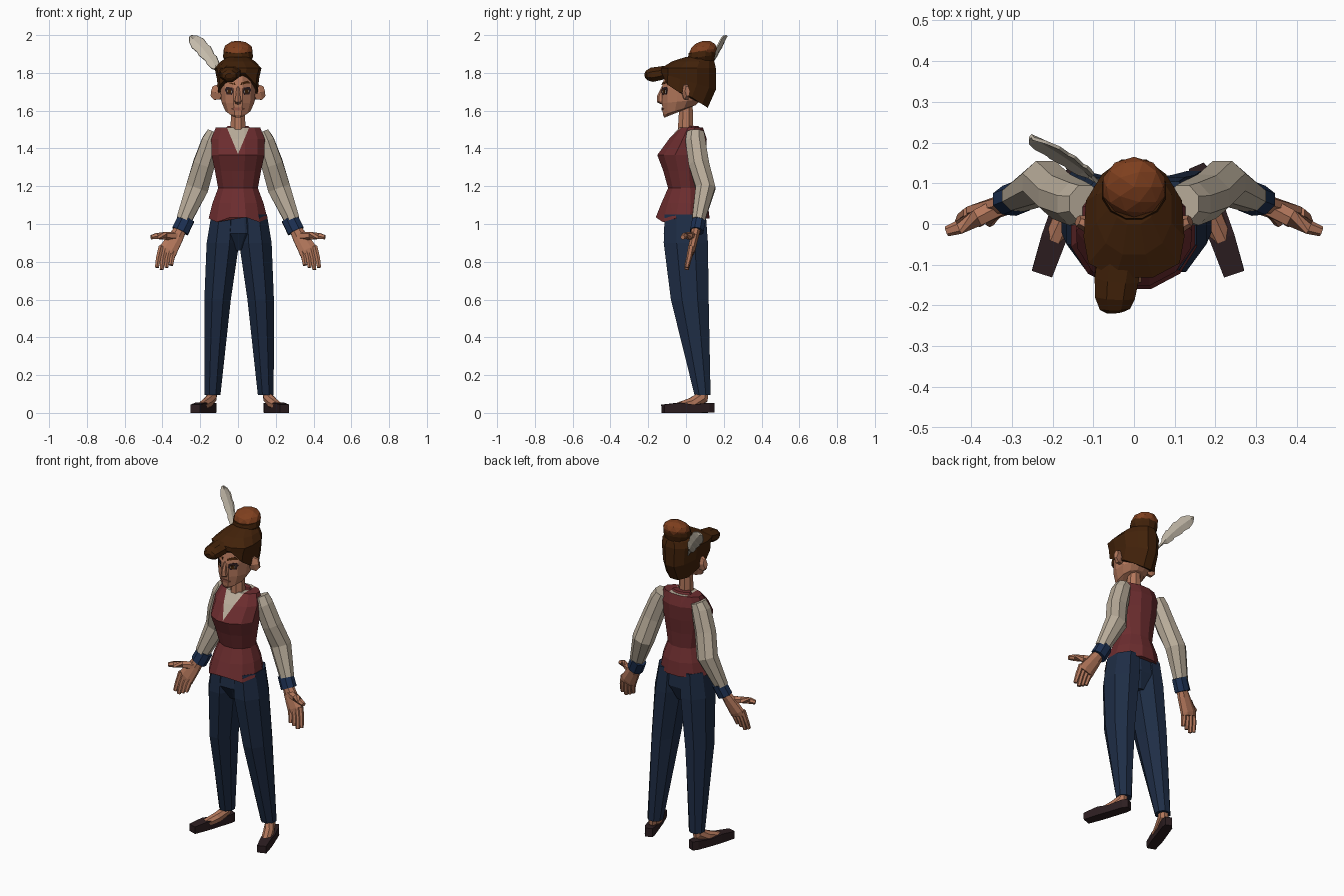
import bpy, bmesh, math
from mathutils import Vector
from mathutils.bvhtree import BVHTree

if "Cube" in bpy.data.objects:
    bpy.data.objects.remove(bpy.data.objects["Cube"])


def material(name, r, g, b):
    m = bpy.data.materials.new(name)
    m.diffuse_color = (r, g, b, 1)
    m.use_nodes = True
    m.node_tree.nodes["Principled BSDF"].inputs["Base Color"].default_value = m.diffuse_color
    return m


SKIN = material("skin", .45, .185, .105)
VEST = material("vest_red", .150, .026, .028)
SHIRT = material("shirt_cream", .48, .41, .32)
NAVY = material("trouser_navy", .013, .026, .060)
CUFF = material("cuff_blue", .012, .030, .085)
HAIR = material("hair_brown", .055, .016, .003)
BUN = material("bun_copper", .21, .050, .013)
SHOE = material("shoe_dark", .026, .013, .015)
LIPS = material("lips", .32, .105, .07)
FEATHER = material("feather_white", .55, .49, .40)


def finish(name, bm, *mats):
    bmesh.ops.recalc_face_normals(bm, faces=bm.faces)
    me = bpy.data.meshes.new(name)
    bm.to_mesh(me)
    bm.free()
    for m in mats:
        me.materials.append(m)
    ob = bpy.data.objects.new(name, me)
    bpy.context.collection.objects.link(ob)
    return ob


def skin_rings(rings):
    bm = bmesh.new()
    vs = [[bm.verts.new(p) for p in r] for r in rings]
    n = len(vs[0])
    for a, b in zip(vs, vs[1:]):
        for i in range(n):
            j = (i + 1) % n
            bm.faces.new((a[i], a[j], b[j], b[i]))
    bm.faces.new(vs[0])
    bm.faces.new(vs[-1])
    return bm


def circle(n, e=1):
    k = math.cos(math.pi / n)
    pts = []
    for i in range(n):
        a = 2 * math.pi * (i + .5) / n
        c, s = math.cos(a) / k, math.sin(a) / k
        pts.append((math.copysign(abs(c) ** e, c), math.copysign(abs(s) ** e, s)))
    return pts


def loft(rings, n=12, e=1, s=1, off=0):
    """Rings stacked in z: (x, z, half width, y front, y back, tilt)."""
    out = []
    for cx, z, w, yf, yb, tilt in rings:
        cy, ry = (yf + yb) / 2, (yb - yf) / 2
        out.append([(s * (cx + w * c) + off, cy + ry * d, z + tilt * ry * d)
                    for c, d in circle(n, e)])
    return skin_rings(out)


def tube(pts, n=8, s=1, off=0):
    """Rings across a path: (x, y, z, sideways radius, other radius)."""
    P = [Vector(p[:3]) for p in pts]
    out = []
    for i, p in enumerate(pts):
        t = (P[min(i + 1, len(P) - 1)] - P[max(i - 1, 0)]).normalized()
        u = Vector((1, 0, 0)) if abs(t.x) < .9 else Vector((0, 0, 1))
        u = (u - t * u.dot(t)).normalized()
        v = t.cross(u)
        ring = [P[i] + u * c * p[3] + v * d * p[4] for c, d in circle(n)]
        out.append([(s * q.x + off, q.y, q.z) for q in ring])
    return skin_rings(out)


# Vest with the shirt showing in the V neck
bm = loft([(0, 1.03, .155, -.16, .125, 0), (0, 1.11, .135, -.13, .115, 0),
           (0, 1.19, .105, -.095, .09, 0), (0, 1.28, .122, -.12, .095, 0),
           (0, 1.365, .14, -.152, .105, 0), (0, 1.45, .142, -.09, .11, 0),
           (0, 1.51, .118, -.035, .09, 0)])
for v in bm.verts:
    if v.co.z < 1.04 and v.co.y < -.1:
        v.co.z -= .02 if abs(v.co.x) > .06 else -.005
V0, SLOPE = 1.37, .42
for s in (1, -1):
    bmesh.ops.bisect_plane(bm, geom=bm.verts[:] + bm.edges[:] + bm.faces[:],
                           plane_co=(0, 0, V0), plane_no=(s, 0, -SLOPE))
for f in bm.faces:
    c = f.calc_center_median()
    f.material_index = int(c.z > V0 and c.y < .03 and abs(c.x) < (c.z - V0) * SLOPE)
finish("vest", bm, VEST, SHIRT)
# Raised collar at the back of the neck
finish("collar", loft([(0, 1.49, .075, .0, .085, 0), (0, 1.52, .055, .01, .065, 0)]), VEST)
finish("neck", loft([(0, 1.47, .042, -.045, .04, 0), (0, 1.63, .034, -.035, .035, 0)], 8), SKIN)
finish("hips", loft([(0, .86, .035, -.06, .07, 0), (0, .95, .14, -.118, .108, 0),
                     (0, 1.12, .11, -.10, .095, 0)]), NAVY)

for s, side in ((1, "left"), (-1, "right")):
    # Trouser leg, foot and flat shoe
    finish(side + "_leg", loft([(.141, .095, .042, .045, .13, 0), (.114, .6, .070, -.08, .12, 0),
                                (.086, .90, .086, -.118, .116, 0),
                                (.074, 1.05, .073, -.113, .105, 0)], 8, 1, s, .006), NAVY)
    finish(side + "_foot", tube([(.145, .09, .13, .028, .03), (.15, .085, .08, .026, .034),
                                 (.175, .03, .05, .028, .03), (.205, -.04, .035, .026, .02)],
                                8, s, .01), SKIN)
    finish(side + "_shoe", tube([(.143, .143, .027, .020, .026), (.155, .115, .027, .029, .026),
                                 (.185, .03, .022, .03, .022), (.207, -.035, .027, .031, .027),
                                 (.236, -.122, .022, .026, .022)], 4, s, .01), SHOE)
    # Sleeve and cuff
    finish(side + "_sleeve", tube([(.12, .05, 1.485, .042, .045), (.139, .05, 1.44, .052, .053),
                                   (.18, .068, 1.32, .057, .054), (.217, .103, 1.19, .060, .052),
                                   (.287, .065, 1.02, .040, .034)], 8, s), SHIRT)
    finish(side + "_cuff", tube([(.273, .07, 1.03, .044, .036),
                                 (.306, .057, .962, .045, .036)], 8, s), CUFF)
    # Hand with four fingers and a thumb
    finish(side + "_palm", tube([(.30, .055, .98, .030, .025), (.325, .045, .935, .038, .022),
                                 (.368, .03, .865, .048, .02), (.374, .026, .845, .047, .016)],
                                8, s), SKIN)
    for i in range(4):
        k = i - 1.5
        z = .77 + .012 * abs(k - .5)
        finish(f"{side}_finger_{i + 1}",
               tube([(.372 + .023 * k, .028, .87 + .008 * k, .013, .014),
                     (.385 + .024 * k, .016, .82, .013, .013),
                     (.392 + .025 * k, .003, z - .012, .010, .010)], 6, s), SKIN)
    finish(side + "_thumb", tube([(.325, .045, .935, .022, .02), (.385, .015, .938, .021, .018),
                                  (.43, -.008, .936, .016, .015), (.46, -.018, .93, .011, .011)],
                                 6, s), SKIN)
    # Ear
    finish(side + "_ear", tube([(.085, -.005, 1.69, .03, .015), (.115, 0, 1.698, .042, .018),
                                (.138, .008, 1.703, .026, .012)], 6, s), SKIN)

# Head, jaw rising towards the ears
bm = loft([(0, 1.582, .035, -.115, -.02, .4), (0, 1.603, .066, -.122, .05, .3),
           (0, 1.65, .088, -.127, .085, .1), (0, 1.72, .094, -.128, .105, 0),
           (0, 1.80, .09, -.11, .11, 0), (0, 1.84, .06, -.06, .09, 0)])
bmesh.ops.recalc_face_normals(bm, faces=bm.faces)
tree = BVHTree.FromBMesh(bm)
finish("head", bm, SKIN)


def decal(name, pts, mat, lift):
    """Thin plate laid on the face from (x, z) points."""
    bm = bmesh.new()
    vs = []
    for x, z in pts:
        hit = tree.ray_cast(Vector((x, -1, z)), Vector((0, 1, 0)))[0]
        vs.append(bm.verts.new((x, hit.y - lift, z)))
    f = bm.faces.new(vs)
    r = bmesh.ops.extrude_face_region(bm, geom=[f])
    for v in r["geom"]:
        if isinstance(v, bmesh.types.BMVert):
            v.co.y += .005
    finish(name, bm, mat)


# Face details
for s, side in ((1, "left"), (-1, "right")):
    decal(side + "_lashes", [(s * x, z) for x, z in
          ((.025, 1.70), (.030, 1.722), (.062, 1.726), (.070, 1.71), (.06, 1.686), (.033, 1.684))], SHOE, .003)
    decal(side + "_eye_white", [(s * x, z) for x, z in
          ((.032, 1.699), (.037, 1.708), (.058, 1.709), (.056, 1.692), (.038, 1.691))], FEATHER, .005)
    decal(side + "_iris", [(s * x, z) for x, z in
          ((.038, 1.691), (.038, 1.711), (.055, 1.711), (.055, 1.691))], HAIR, .007)
    decal(side + "_brow", [(s * x, z) for x, z in
          ((.014, 1.735), (.015, 1.748), (.05, 1.759), (.073, 1.742), (.05, 1.745))], HAIR, .005)
decal("mouth", [(-.034, 1.610), (-.012, 1.618), (.012, 1.618), (.034, 1.610), (.012, 1.600),
                (-.012, 1.600)], LIPS, .005)
finish("nose", tube([(0, -.120, 1.725, .007, .008), (0, -.133, 1.675, .012, .018),
                     (0, -.132, 1.652, .018, .02), (0, -.122, 1.64, .014, .01)], 6), SKIN)

# Hair cap: square at the front, pointed at the back, lower at the nape
bm = loft([(0, 1.695, .100, -.128, .115, -.66), (0, 1.755, .106, -.132, .158, -.3),
           (0, 1.825, .118, -.132, .158, 0), (0, 1.86, .092, -.075, .15, 0),
           (0, 1.885, .055, .0, .135, 0)], 12, .9)
for i, v in enumerate(bm.verts):
    if v.co.y < -.03 and i < 36:
        if i < 12:
            v.co.z += .022 if abs(v.co.x) < .05 else -.018
        v.co.x *= 1.26 if v.co.y < -.06 else 1.05
    elif v.co.y > .1:
        v.co.x *= .88
finish("hair", bm, HAIR)
# Swept quiff over the brow
finish("quiff", tube([(-.035, -.08, 1.815, .055, .026), (-.043, -.135, 1.798, .054, .036),
                      (-.047, -.18, 1.79, .049, .038), (-.047, -.208, 1.786, .037, .026),
                      (-.046, -.217, 1.784, .02, .012)], 8), HAIR)

# Bun with a dark wrap
finish("bun_wrap", loft([(0, 1.85, .06, .02, .145, 0), (0, 1.885, .079, .010, .155, .15),
                         (0, 1.915, .076, .014, .155, .15)], 12), HAIR)
bm = bmesh.new()
bmesh.ops.create_icosphere(bm, subdivisions=2, radius=1)
for v in bm.verts:
    v.co = (v.co.x * .08, .091 + v.co.y * .074, 1.918 + v.co.z * .052 + v.co.y * .012)
finish("bun", bm, BUN)

# Feather tucked behind the bun
base, tip = Vector((-.085, .10, 1.78)), Vector((-.252, .213, 1.995))
d = tip - base
w = d.cross(Vector((0, 1, 0))).normalized()
bm = bmesh.new()
prev = None
for t, h in ((0, .004), (.16, .010), (.24, .026), (.38, .034), (.42, .029), (.6, .040),
             (.66, .035), (.8, .040), (.92, .028), (1, .008)):
    c = base + d * t - w * .012 * math.sin(math.pi * t)
    row = [bm.verts.new(c - w * h), bm.verts.new(c + Vector((0, .008, 0))), bm.verts.new(c + w * h)]
    if prev:
        for i in (0, 1):
            bm.faces.new((prev[i], prev[i + 1], row[i + 1], row[i]))
    prev = row
ob = finish("feather", bm, FEATHER)
ob.modifiers.new("thickness", "SOLIDIFY").thickness = .008
